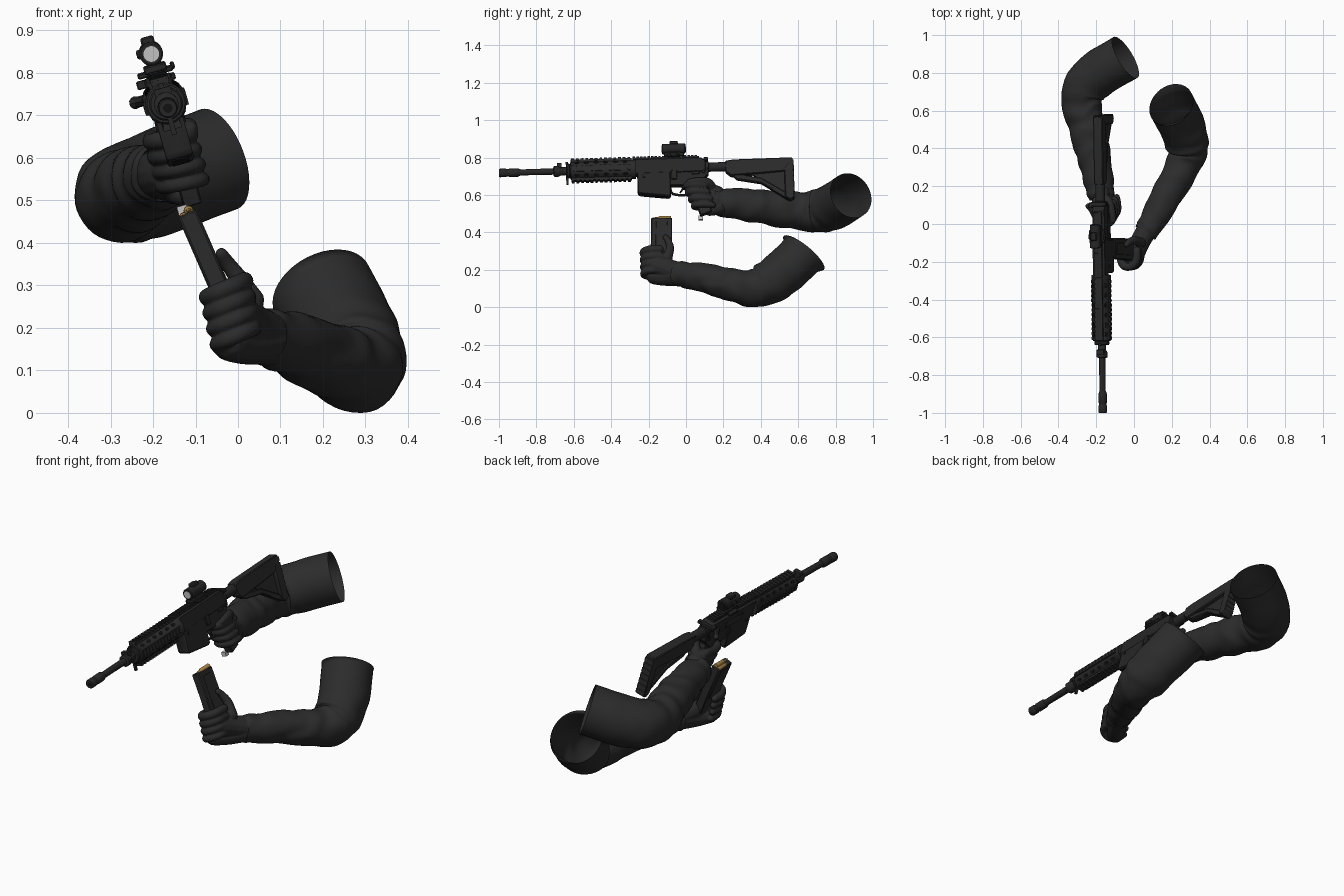
import bpy, bmesh, math
from mathutils import Vector, Matrix, noise

if "Cube" in bpy.data.objects:
    bpy.data.objects.remove(bpy.data.objects["Cube"])

def material(name, c):
    m = bpy.data.materials.new(name)
    m.diffuse_color = (*c, 1)
    m.use_nodes = True
    m.node_tree.nodes["Principled BSDF"].inputs["Base Color"].default_value = m.diffuse_color
    return m

SLEEVE = material("sleeve cloth", (0.025, 0.025, 0.025))
GLOVE = material("glove", (0.023, 0.023, 0.023))
METAL = material("gun metal", (0.020, 0.020, 0.021))
POLY = material("gun polymer", (0.023, 0.023, 0.023))
HOLE = material("dark recess", (0.006, 0.006, 0.006))
BRASS = material("brass", (0.42, 0.24, 0.07))
GREY = material("light grey", (0.55, 0.55, 0.55))

# Rifle frame: local y along the barrel, tilted in the world; magazine frame likewise
GUN = (Matrix.Translation((-0.177, 0, 0.745)) @ Matrix.Rotation(0.012, 4, 'Z')
       @ Matrix.Rotation(0.028, 4, 'X') @ Matrix.Rotation(math.radians(-15.5), 4, 'Y'))
MAG = Matrix.Translation((-0.12, -0.13, 0.47)) @ Matrix.Rotation(math.radians(-23.6), 4, 'Y')

def finish(name, bm, mat, frame=Matrix(), bevel=0, angle=35):
    bmesh.ops.recalc_face_normals(bm, faces=bm.faces)
    me = bpy.data.meshes.new(name)
    bm.to_mesh(me)
    bm.free()
    me.materials.append(mat)
    me.shade_smooth()
    me.set_sharp_from_angle(angle=math.radians(angle))
    ob = bpy.data.objects.new(name, me)
    ob.matrix_world = frame
    bpy.context.collection.objects.link(ob)
    if bevel:
        b = ob.modifiers.new("bevel", 'BEVEL')
        b.width, b.segments, b.limit_method = bevel, 1, 'ANGLE'
    return ob

def boxes(name, items, mat, frame=GUN, bevel=0):
    """items: (x0,x1,y0,y1,z0,z1)"""
    bm = bmesh.new()
    for x0, x1, y0, y1, z0, z1 in items:
        m = Matrix.Translation(((x0+x1)/2, (y0+y1)/2, (z0+z1)/2)) @ Matrix.Diagonal((x1-x0, y1-y0, z1-z0, 1))
        bmesh.ops.create_cube(bm, size=1, matrix=m)
    return finish(name, bm, mat, frame, bevel)

def prism(name, profile, w, mat, frame=GUN, bevel=0.004, x=0):
    """Extrude a (y,z) outline across x."""
    bm = bmesh.new()
    f = bm.faces.new([bm.verts.new((x - w/2, y, z)) for y, z in profile])
    r = bmesh.ops.extrude_face_region(bm, geom=[f])
    bmesh.ops.translate(bm, vec=(w, 0, 0), verts=[v for v in r['geom'] if isinstance(v, bmesh.types.BMVert)])
    return finish(name, bm, mat, frame, bevel)

def lathe(name, prof, mat, frame=GUN, c=(0, 0), sides=24):
    """Turn a (y, radius) profile around an axis parallel to y at (x,z)=c."""
    bm = bmesh.new()
    rings = [[bm.verts.new((c[0] + r*math.cos(a), y, c[1] + r*math.sin(a)))
              for a in [2*math.pi*(k+.5)/sides for k in range(sides)]] for y, r in prof]
    skin(bm, rings)
    bm.faces.new(rings[0])
    bm.faces.new(rings[-1])
    return finish(name, bm, mat, frame)

def skin(bm, rings):
    n = len(rings[0])
    for a, b in zip(rings, rings[1:]):
        for k in range(n):
            bm.faces.new((a[k], a[(k+1) % n], b[(k+1) % n], b[k]))

def spline(pts, steps):
    p = [2*pts[0] - pts[1]] + pts + [2*pts[-1] - pts[-2]]
    out = []
    for i in range(1, len(p) - 2):
        for s in range(steps):
            t = s/steps
            out.append(0.5*(2*p[i] + (p[i+1]-p[i-1])*t + (2*p[i-1]-5*p[i]+4*p[i+1]-p[i+2])*t*t
                            + (3*p[i]-p[i-1]-3*p[i+1]+p[i+2])*t**3))
    return out + [pts[-1]]

def tube(bm, pts, sides=14, steps=4, fold=0, caps=True):
    """pts: (x,y,z,r); fold adds cloth creases."""
    q = spline([Vector(p) for p in pts], steps)
    pos = [v.xyz for v in q]
    rings = []
    for i, v in enumerate(q):
        t = (pos[min(i+1, len(q)-1)] - pos[max(i-1, 0)]).normalized()
        s = t.cross(Vector((0, 0, 1))).normalized()
        u = s.cross(t)
        ring = []
        for k in range(sides):
            a = 2*math.pi*k/sides
            d = s*math.cos(a) + u*math.sin(a)
            f = 1
            if fold:
                e = min(1, (len(q)-1-i)/(len(q)*.4))
                w = i*.55 + 1.8*math.cos(a + i*.09) + 3*noise.noise(pos[i]*7 + d)
                f += fold*e*(math.sin(w) + 1.4*noise.noise((pos[i] + d*v.w)*12))
            ring.append(bm.verts.new(pos[i] + d*v.w*f))
        rings.append(ring)
    skin(bm, rings)
    if caps:
        bm.faces.new(rings[0])
        bm.faces.new(rings[-1])
        for v in (q[0], q[-1]):
            bmesh.ops.create_icosphere(bm, subdivisions=2, radius=v.w, matrix=Matrix.Translation(v.xyz))

def rod(name, pts, mat, frame=GUN):
    bm = bmesh.new()
    tube(bm, pts, 8)
    return finish(name, bm, mat, frame)

def arm(name, pts):
    bm = bmesh.new()
    tube(bm, pts, 40, 10, 0.036, False)
    finish(name, bm, SLEEVE, angle=80)

def hand(name, frame, local, world):
    bm = bmesh.new()
    for path in local:
        tube(bm, [(*(frame @ Vector(p[:3])), p[3]) for p in path])
    for path in world:
        tube(bm, path)
    ob = finish(name, bm, GLOVE, angle=180)
    r = ob.modifiers.new("blend", 'REMESH')
    r.mode, r.voxel_size, r.use_smooth_shade = 'VOXEL', 0.004, True
    s = ob.modifiers.new("soften", 'SMOOTH')
    s.iterations, s.factor = 8, 0.5

# Barrel, muzzle and gas block
lathe("barrel", [(-0.9, .016), (-0.6, .018)], METAL)
lathe("muzzle_device", [(-1, .02), (-.995, .023), (-.965, .023), (-.96, .02), (-.95, .02), (-.945, .023),
                        (-.9, .023), (-.885, .017)], METAL)
lathe("muzzle_bore", [(-1.001, .011), (-.99, .011)], HOLE)
lathe("gas_block", [(-.71, .02), (-.705, .029), (-.68, .029), (-.67, .022), (-.62, .022)], METAL)
lathe("handguard_cap", [(-.64, .036), (-.635, .04), (-.625, .04), (-.62, .036)], METAL)
boxes("sling_mount", [(-.006, .006, -.642, -.63, -.075, .05), (-.02, .02, -.69, -.665, .015, .04)], METAL)

# Handguard with rails on four sides and vent holes
lathe("handguard", [(-.62, .045), (-.615, .049), (-.295, .049), (-.29, .052), (-.27, .052)], POLY, sides=16)
rails, teeth = [], []
for s in (-1, 1):
    rails += [(-.02, .02, -.615, -.29, *sorted((s*.04, s*.057))), (*sorted((s*.04, s*.049)), -.615, -.29, -.016, .016)]
    for i in range(13):
        y = -.612 + i*.025
        teeth += [(-.022, .022, y, y+.015, *sorted((s*.05, s*.063))), (*sorted((s*.044, s*.052)), y, y+.015, -.016, .016)]
boxes("handguard_rails", rails, POLY)
boxes("handguard_rail_teeth", teeth, POLY)
bm = bmesh.new()
for q in range(4):
    for i in range(6):
        m = (Matrix.Translation((0, -.585 + i*.052, 0)) @ Matrix.Rotation(math.radians(45+90*q), 4, 'Y')
             @ Matrix.Translation((0, 0, .048)) @ Matrix.Diagonal((.8, 1.3, 1, 1)))
        bmesh.ops.create_cone(bm, cap_ends=True, segments=12, radius1=.011, radius2=.011, depth=.004, matrix=m)
finish("handguard_vents", bm, HOLE, GUN)

# Receivers
prism("upper_receiver", [(-.29, -.035), (-.29, .035), (-.27, .048), (.08, .048), (.105, .03), (.105, -.03)], .066, METAL)
boxes("top_rail", [(-.02, .02, -.285, .07, .045, .058)] +
      [(-.022, .022, -.283+i*.0195, -.27+i*.0195, .05, .064) for i in range(18)], METAL)
prism("lower_receiver", [(-.12, -.02), (.12, -.01), (.12, -.04), (.09, -.075), (.05, -.105), (-.12, -.1)], .056, METAL)
prism("magazine_well", [(-.262, -.02), (-.085, -.02), (-.085, -.155), (-.095, -.162), (-.255, -.142), (-.262, -.13)],
      .064, METAL)
prism("magazine_opening", [(-.24, -.143), (-.11, -.159), (-.11, -.163), (-.24, -.147)], .042, HOLE, bevel=0)
boxes("ejection_cover", [(-.038, -.03, -.17, -.03, -.015, .022)], POLY, bevel=.003)
boxes("charging_handle", [(-.042, .042, .095, .118, .028, .045), (-.052, -.03, .085, .115, .026, .046)], METAL, bevel=.003)
rod("forward_assist", [(-.025, .03, 0, .015), (-.055, .08, 0, .013), (-.066, .095, 0, .015)], METAL)
boxes("controls", [(.027, .037, -.08, -.05, -.07, -.02), (.027, .036, .03, .07, -.045, -.03),
                   (-.036, -.027, -.1, -.075, -.075, -.05), (-.036, .036, -.235, -.22, -.055, -.04),
                   (-.036, .036, .085, .1, -.04, -.025)], METAL, bevel=.002)
rod("trigger_guard", [(0, -.09, -.1, .007), (0, -.075, -.142, .007), (0, 0, -.15, .007), (0, .035, -.11, .007)], METAL)
rod("trigger", [(0, -.03, -.09, .006), (0, -.022, -.115, .006), (0, -.035, -.137, .004)], METAL)
prism("pistol_grip", [(.015, -.09), (.085, -.07), (.1, -.13), (.13, -.25), (.07, -.27), (.035, -.16)], .045, POLY)
boxes("grip_end", [(-.038, -.014, .058, .082, -.284, -.262)], GREY)

# Red dot sight
boxes("sight_base", [(-.027, .027, -.115, -.01, .062, .08), (-.045, .04, -.1, -.03, .055, .068),
                     (-.018, .018, -.1, -.025, .075, .095), (.036, .046, -.085, -.045, .058, .075)], METAL, bevel=.003)
lathe("sight_body", [(-.125, .024), (-.122, .028), (-.09, .028), (-.085, .027), (-.045, .027), (-.04, .028), (-.005, .028),
                     (0, .024)], METAL, c=(0, .107))
lathe("sight_lens", [(-.127, .0185), (-.124, .0185)], GREY, c=(0, .107))
lathe("sight_rear_lens", [(-.001, .0185), (.002, .0185)], HOLE, c=(0, .107))
boxes("sight_turrets", [(-.016, .016, -.085, -.04, .128, .147), (-.034, -.02, -.08, -.05, .1, .122)], METAL, bevel=.004)

# Stock
lathe("buffer_tube", [(.1, .03), (.12, .03), (.122, .025), (.3, .025)], METAL)
prism("stock_body", [(.21, -.03), (.21, .026), (.25, .033), (.57, .036), (.57, -.035), (.42, -.045), (.24, -.055)], .05, POLY)
prism("butt_plate", [(.525, -.02), (.57, .036), (.575, -.185), (.55, -.198), (.525, -.18)], .052, POLY)
prism("stock_strut", [(.245, -.05), (.3, -.05), (.4, -.072), (.545, -.165), (.545, -.197), (.4, -.1), (.27, -.075)], .036, POLY)
prism("stock_web", [(.34, -.04), (.54, -.03), (.54, -.18)], .018, POLY, bevel=0)
boxes("butt_ribs", [(-.025, .025, .568, .576, -.18+i*.03, -.158+i*.03) for i in range(7)], POLY)

# Loose magazine with cartridges
prism("magazine", [(-.056, 0), (.056, 0), (.055, -.13), (.045, -.29), (-.066, -.27), (-.057, -.13)], .044, POLY, MAG)
prism("magazine_ribs", [(-.03, -.02), (.03, -.02), (.028, -.2), (-.034, -.2)], .048, POLY, MAG, .002)
lathe("cartridge_cases", [(-.02, .006), (-.012, .011), (.05, .012)], BRASS, MAG, (.006, .004), 12)
lathe("second_cartridge", [(-.02, .006), (-.012, .01), (.05, .011)], BRASS, MAG, (-.01, -.005), 12)
lathe("bullet", [(-.052, .001), (-.035, .005), (-.018, .006)], BRASS, MAG, (.006, .004), 12)

# Right hand round the grip
fingers = []
for i in range(4):
    g, z, r = .045 + .014*i, -.098 - .037*i, .021 - .001*i
    fingers.append([(-.05, g+.075, z+.005, r), (-.054, g+.01, z, r), (-.04, g-.036, z, r), (-.005, g-.05, z-.003, r),
                    (.034, g-.032, z-.006, r*.95), (.038, g+.015, z-.008, r*.9), (.03, g+.05, z-.01, r*.9)])
thumb = [(-.02, .14, -.12, .028), (.02, .115, -.09, .024), (.04, .065, -.085, .019), (.044, .015, -.09, .016)]
palm = [[(-.035, .1, -.12, .035), (-.03, .16, -.14, .045)], [(-.03, .11, -.19, .038), (-.03, .16, -.18, .05)],
        [(-.02, .12, -.235, .03), (-.03, .17, -.21, .05)]]
hand("right_hand", GUN, fingers + [thumb] + palm,
     [[(-.16, .13, .57, .058), (-.175, .17, .565, .062), (-.19, .23, .56, .06)]])

# Left hand round the magazine
fingers = []
for i in range(4):
    s, z, r = -.008*i, -.2 - .037*i, .0215 - .001*i
    fingers.append([(s+.06, -.01, z, r), (s+.057, -.06, z, r), (s+.03, -.092, z, r), (s-.01, -.094, z, r),
                    (s-.034, -.06, z, r*.95), (s-.036, -.005, z, r*.85)])
thumb = [(.06, .03, -.25, .028), (.05, .045, -.19, .022), (.04, .035, -.145, .018), (.036, .02, -.12, .015)]
hand("left_hand", MAG, fingers + [thumb],
     [[(.005, -.17, .225, .048), (.03, -.1, .205, .053), (.07, -.03, .185, .055)],
      [(-.02, -.17, .165, .044), (.02, -.11, .16, .047), (.07, -.03, .17, .057), (.09, 0, .17, .054)]])

# Sleeved arms, open at the shoulder end
arm("right_sleeve", [(-.172, .14, .567, .068), (-.182, .19, .562, .075), (-.2, .3, .55, .085), (-.222, .4, .538, .092),
                     (-.25, .52, .523, .098), (-.275, .63, .513, .105), (-.262, .715, .517, .118),
                     (-.19, .795, .542, .124), (-.045, .882, .597, .125)])
arm("left_sleeve", [(.06, -.045, .18, .064), (.09, 0, .173, .069), (.16, .13, .15, .08), (.235, .26, .117, .088),
                    (.276, .355, .103, .1), (.278, .43, .126, .116), (.252, .525, .192, .122), (.197, .63, .292, .124)])

# Square the arm openings to the seen angle and rest the lowest cloth on z = 0
bpy.context.view_layer.update()
sleeve = bpy.data.objects["left_sleeve"].data
for v in sleeve.vertices[-40:]:
    v.co += Vector((0, -.25*(v.co.z - .292), 0))
low = min(v.co.z for v in sleeve.vertices)
for v in sleeve.vertices:
    v.co.z -= low * max(0, min(1, (v.co.y + .05)/.2))
